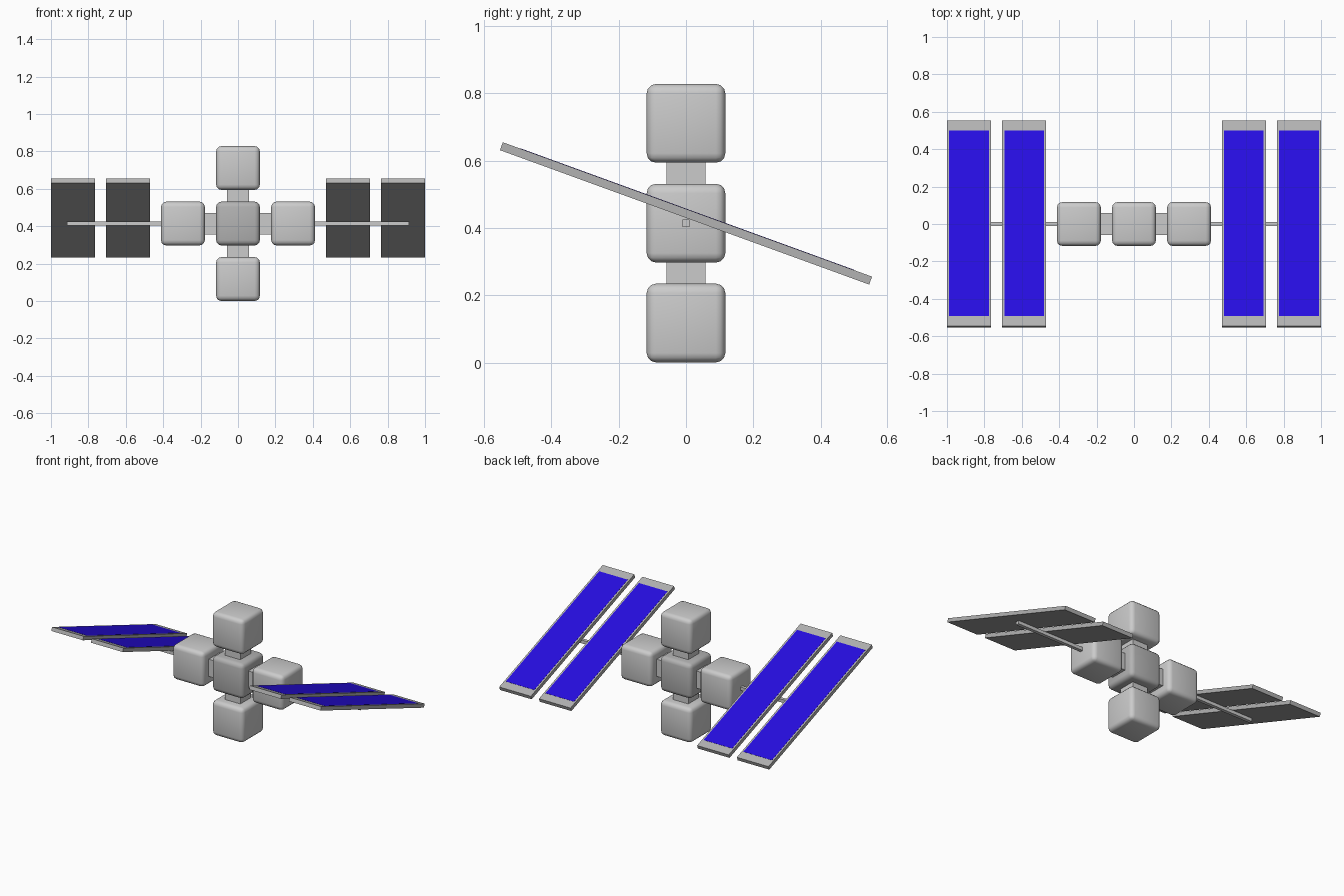
import bpy, math
from mathutils import Matrix, Vector

if "Cube" in bpy.data.objects:
    bpy.data.objects.remove(bpy.data.objects["Cube"])

S, GAP, MID = 0.234, 0.2945, 0.4145   # module size, spacing, hub height


def material(name, rgb):
    m = bpy.data.materials.new(name)
    m.diffuse_color = (*rgb, 1)
    m.use_nodes = True
    m.node_tree.nodes["Principled BSDF"].inputs["Base Color"].default_value = m.diffuse_color
    return m


DARK = material("dark_grey", (0.45, 0.45, 0.45))
BLUE = material("cell_blue", (0.02, 0.004, 0.75))


def box(name, loc, size, mat=None, bevel=0, tilt=0):
    bpy.ops.mesh.primitive_cube_add(size=1, location=loc, rotation=(tilt, 0, 0))
    ob = bpy.context.object
    ob.name = name
    ob.scale = size
    bpy.ops.object.transform_apply(location=False, rotation=False, scale=True)
    if mat:
        ob.data.materials.append(mat)
    if bevel:
        b = ob.modifiers.new("bevel", 'BEVEL')
        b.width, b.segments = bevel, 3
        bpy.ops.object.modifier_apply(modifier="bevel")
        bpy.ops.object.shade_smooth_by_angle(angle=math.radians(35))
    return ob


# Central hub
box("hub_module", (0, 0, MID), (S, S, S), DARK, 0.028)

# Four outer modules, each joined to the hub by a square neck
for name, dx, dz in (("left", -1, 0), ("right", 1, 0), ("upper", 0, 1), ("lower", 0, -1)):
    box(name + "_module", (dx * GAP, 0, MID + dz * GAP * 1.008), (S, S, S), None, 0.028)
    box(name + "_neck", (dx * GAP / 2, 0, MID + dz * GAP / 2),
        (0.115 if dz else 0.12, 0.115, 0.115 if dx else 0.12))

# Tilted solar wings on a thin boom
TILT = math.radians(-20)
LENGTH, WIDTH, THICK = 1.168, 0.235, 0.025
rot = Matrix.Rotation(TILT, 3, 'X')
for side, s in (("left", -1), ("right", 1)):
    box(side + "_boom", (s * 0.645, 0, MID), (0.54, 0.022, 0.022))
    for part, x in (("inner", 0.5875), ("outer", 0.8825)):
        centre = Vector((s * x, 0, 0.4435))
        box(f"{side}_{part}_panel", centre, (WIDTH, LENGTH, THICK), DARK, tilt=TILT)
        # Blue cell sheet lying on the upper face
        top = centre + rot @ Vector((0, 0, THICK / 2))
        box(f"{side}_{part}_cells", top, (0.212, 1.055, 0.002), BLUE, tilt=TILT)
